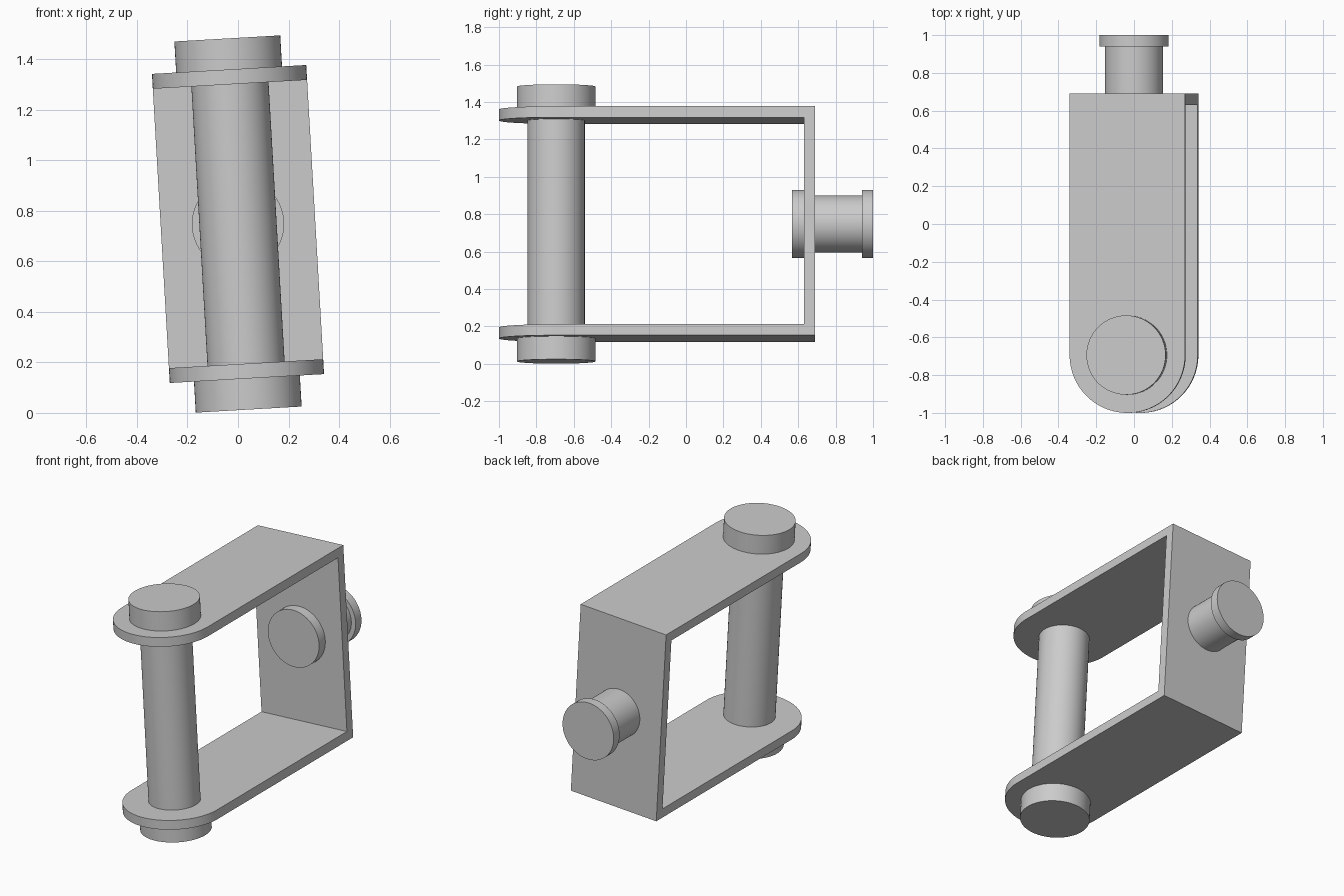
import bpy
import bmesh
from math import radians, tau
from mathutils import Matrix

cube = bpy.data.objects.get("Cube")
if cube:
    bpy.data.objects.remove(cube, do_unlink=True)

# Overall dimensions
HALF_W, HALF_H, THICK = 0.306, 0.613, 0.059
FRONT, BACK = -1.0, 0.69
PIN_Y = FRONT + HALF_W
TILT = Matrix.Translation((0, 0, 0.748)) @ Matrix.Rotation(radians(-3.3), 4, "Y")

grey = bpy.data.materials.new("plain_grey")
grey.use_nodes = True
grey.diffuse_color = (0.6, 0.6, 0.6, 1)
grey.node_tree.nodes["Principled BSDF"].inputs["Base Color"].default_value = grey.diffuse_color


def finish(name, bm, local=Matrix()):
    """Turn a bmesh into a tilted, shaded object."""
    bmesh.ops.recalc_face_normals(bm, faces=bm.faces[:])
    mesh = bpy.data.meshes.new(name)
    bm.to_mesh(mesh)
    bm.free()
    mesh.materials.append(grey)
    obj = bpy.data.objects.new(name, mesh)
    bpy.context.collection.objects.link(obj)
    obj.matrix_world = TILT @ local
    bpy.ops.object.select_all(action="DESELECT")
    obj.select_set(True)
    bpy.context.view_layer.objects.active = obj
    bpy.ops.object.shade_smooth_by_angle(angle=radians(30))
    return obj


def lathe(name, profile, local):
    """Spin a (radius, height) profile about local z."""
    bm = bmesh.new()
    verts = [bm.verts.new((r, 0, h)) for r, h in profile]
    edges = [bm.edges.new(pair) for pair in zip(verts, verts[1:])]
    bmesh.ops.spin(bm, geom=verts + edges, cent=(0, 0, 0), axis=(0, 0, 1),
                   angle=tau, steps=64, use_duplicate=False)
    bmesh.ops.remove_doubles(bm, verts=bm.verts[:], dist=1e-4)
    return finish(name, bm, local)


# U-shaped bracket: side profile extruded across, front tips rounded
inner_h, inner_back = HALF_H - THICK, BACK - THICK
outline = [(FRONT, HALF_H), (BACK, HALF_H), (BACK, -HALF_H), (FRONT, -HALF_H),
           (FRONT, -inner_h), (inner_back, -inner_h), (inner_back, inner_h), (FRONT, inner_h)]
bm = bmesh.new()
side = bm.faces.new([bm.verts.new((-HALF_W, y, z)) for y, z in outline])
extruded = bmesh.ops.extrude_face_region(bm, geom=[side])["geom"]
bmesh.ops.translate(bm, vec=(2 * HALF_W, 0, 0),
                    verts=[g for g in extruded if isinstance(g, bmesh.types.BMVert)])
bmesh.ops.recalc_face_normals(bm, faces=bm.faces[:])
tips = [e for e in bm.edges
        if all(abs(v.co.y - FRONT) < 1e-4 for v in e.verts)
        and abs(e.verts[0].co.x - e.verts[1].co.x) < 1e-4]
bmesh.ops.bevel(bm, geom=tips, offset=HALF_W - 0.0005, offset_type="OFFSET",
                segments=24, profile=0.5, affect="EDGES")
finish("bracket", bm)

# Cross pin with a round head outside each arm
PIN_R, HEAD_R, PIN_END = 0.153, 0.21, 0.736
half = [(PIN_R, HALF_H), (HEAD_R, HALF_H), (HEAD_R, PIN_END), (0, PIN_END)]
lathe("cross_pin", [(r, -h) for r, h in reversed(half)] + half,
      Matrix.Translation((0, PIN_Y, 0)))

# Rear stud through the back plate, with a flange at both ends
FLANGE_R = 0.183
stud = [(0, 0.567), (FLANGE_R, 0.567), (FLANGE_R, inner_back), (PIN_R, inner_back),
        (PIN_R, 0.94), (FLANGE_R, 0.94), (FLANGE_R, 1.0), (0, 1.0)]
lathe("rear_stud", stud, Matrix.Rotation(radians(-90), 4, "X"))
